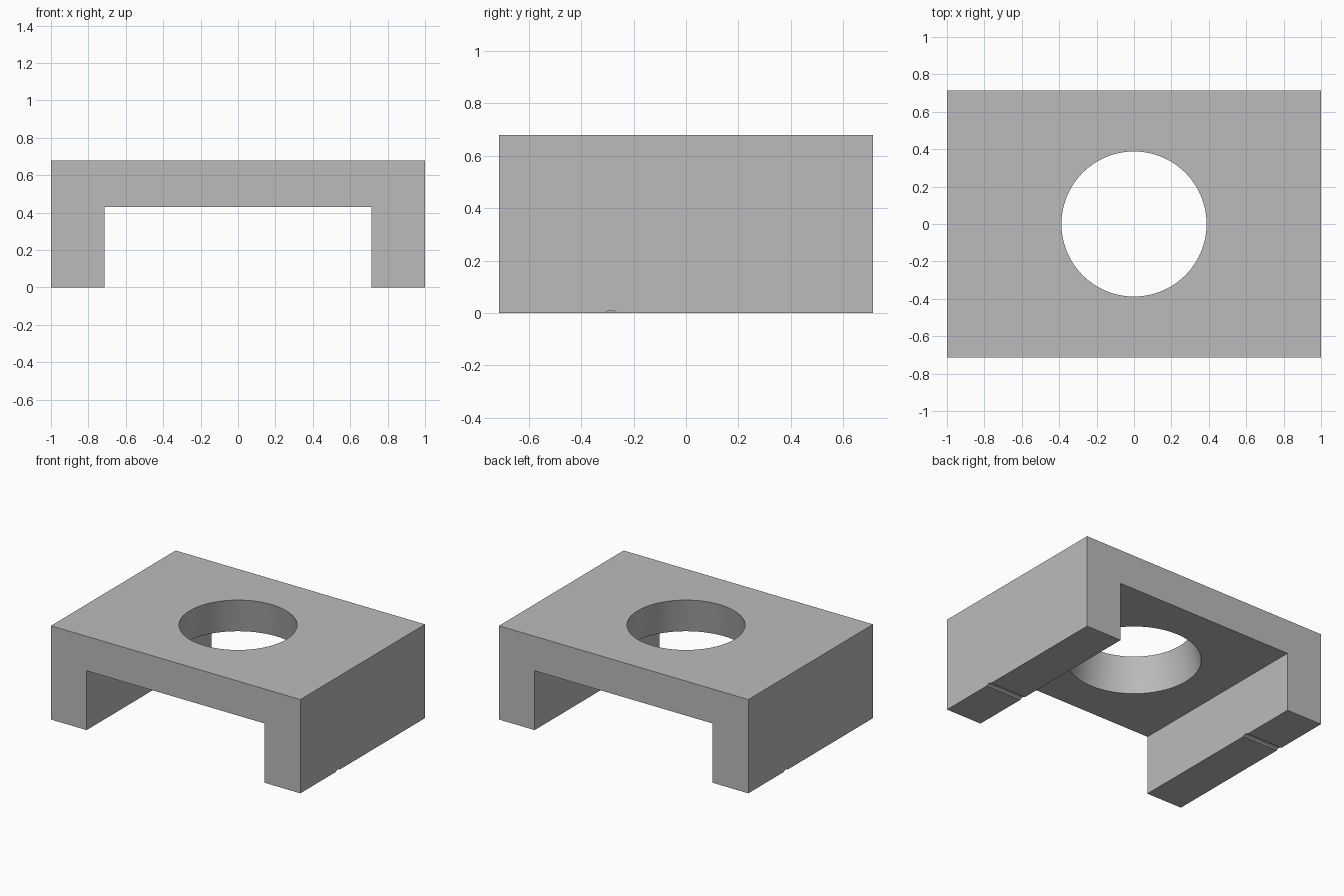
import bpy
import math

cube = bpy.data.objects.get("Cube")
if cube:
    bpy.data.objects.remove(cube, do_unlink=True)

HALF_Y, TOP, UNDER, INNER_X = 0.714, 0.68, 0.43, 0.714

grey = bpy.data.materials.new("plain_grey")
grey.use_nodes = True
colour = (0.5, 0.5, 0.5, 1)
grey.diffuse_color = colour
grey.node_tree.nodes["Principled BSDF"].inputs["Base Color"].default_value = colour

# Bridge body: U-shaped profile extruded from front to back
profile = [(-1, 0), (-INNER_X, 0), (-INNER_X, UNDER), (INNER_X, UNDER),
           (INNER_X, 0), (1, 0), (1, TOP), (-1, TOP)]
n = len(profile)
verts = [(x, y, z) for y in (-HALF_Y, HALF_Y) for x, z in profile]
faces = [tuple(range(n)), tuple(reversed(range(n, 2 * n)))]
faces += [(i, i + n, (i + 1) % n + n, (i + 1) % n) for i in range(n)]
mesh = bpy.data.meshes.new("bridge_body")
mesh.from_pydata(verts, [], faces)
mesh.materials.append(grey)
body = bpy.data.objects.new("bridge_body", mesh)
bpy.context.collection.objects.link(body)


def cut(cutter):
    """Subtract a helper from the body, then discard it."""
    cutter.hide_render = True
    cutter.data.materials.append(grey)
    mod = body.modifiers.new("cut", "BOOLEAN")
    mod.operation = "DIFFERENCE"
    mod.solver = "EXACT"
    mod.object = cutter
    bpy.context.view_layer.objects.active = body
    bpy.ops.object.modifier_apply(modifier=mod.name)
    bpy.data.objects.remove(cutter, do_unlink=True)


# Round opening, slightly wider towards the underside
top_r, under_r, extra = 0.388, 0.44, 0.1
depth = TOP - UNDER
slope = (under_r - top_r) / depth
bpy.ops.mesh.primitive_cone_add(
    vertices=96, radius1=under_r + slope * extra, radius2=top_r - slope * extra,
    depth=depth + 2 * extra, location=(0, 0, (TOP + UNDER) / 2))
cut(bpy.context.object)

# Shallow groove under each leg, at opposite ends
for side in (-1, 1):
    bpy.ops.mesh.primitive_cylinder_add(
        vertices=48, radius=0.031, depth=0.4,
        location=(side * 0.857, -side * 0.286, -0.021),
        rotation=(0, math.pi / 2, 0))
    cut(bpy.context.object)

bpy.ops.object.select_all(action="DESELECT")
body.select_set(True)
bpy.context.view_layer.objects.active = body
bpy.ops.object.shade_smooth_by_angle(angle=math.radians(30))
